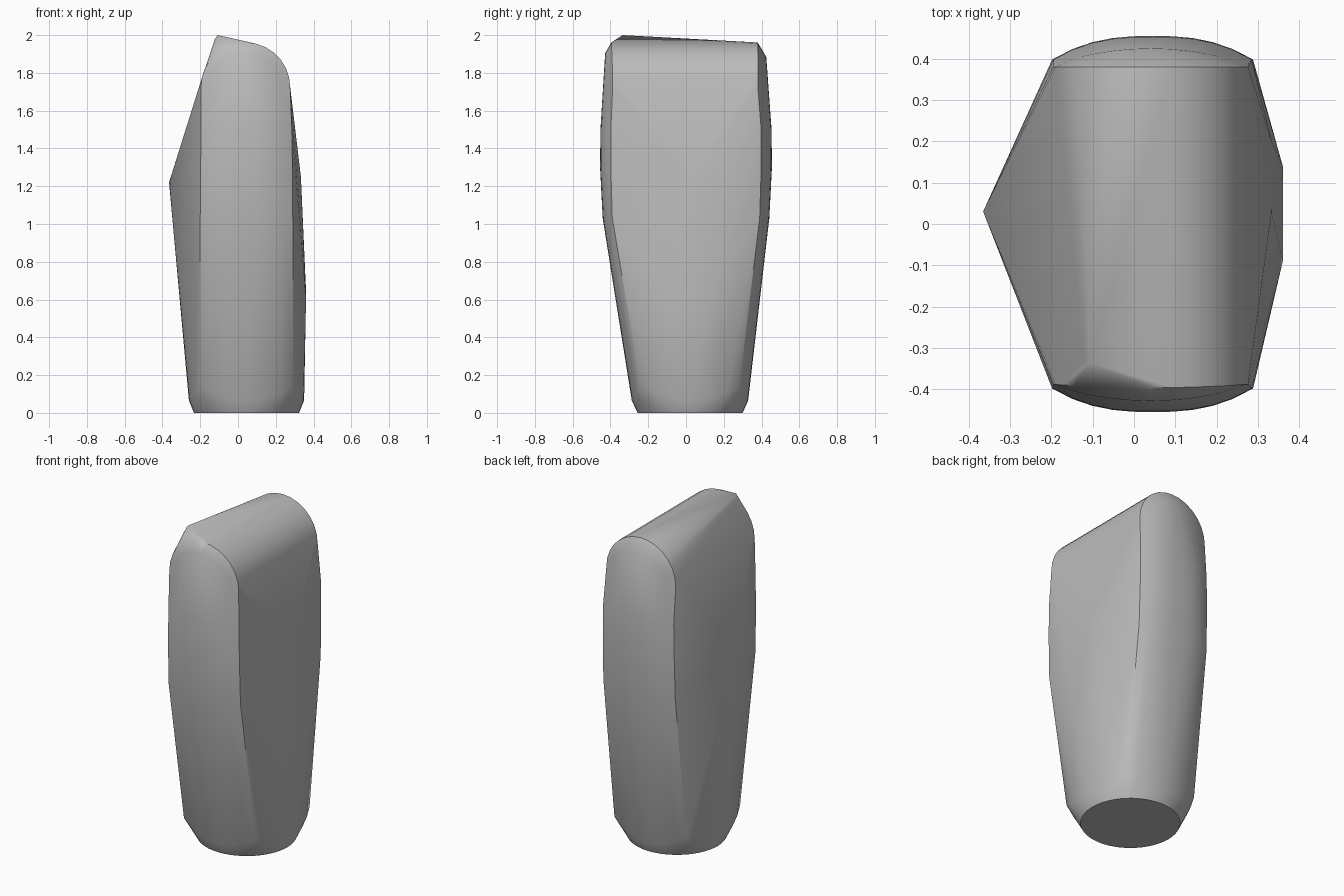
import bpy
import bmesh
from math import sin, cos, pi, radians

cube = bpy.data.objects.get("Cube")
if cube:
    bpy.data.objects.remove(cube, do_unlink=True)

MID = 0.045          # centre line of the body in x
points = []


def arc(radius, y, z, bulge=0.0, steps=14):
    """Half-round arch facing up, bowed outward in y at its middle."""
    for i in range(steps + 1):
        a = pi * i / steps
        side = 1 if y > 0 else -1
        points.append((MID - 0.005 + radius * cos(a),
                       y + side * bulge * sin(a) ** 2,
                       z + radius * sin(a)))


def bowed_row(y_corner, y_mid, z, half=0.245, steps=10):
    """Horizontal row across an end face, bowed outward."""
    for i in range(steps + 1):
        u = 2 * i / steps - 1
        points.append((MID + half * u,
                       y_corner + (y_mid - y_corner) * (1 - abs(u) ** 2.6), z))


# Round foot
for i in range(48):
    a = 2 * pi * i / 48
    points.append((MID + 0.278 * cos(a), 0.022 + 0.278 * sin(a), 0))

# Scalloped lower edge, low at the face middles and high at the corners
for i in range(9):
    u = i / 4 - 1
    z = 0.065 + 0.075 * u * u
    bow = 0.047 * (1 - u * u)
    points.append((MID + 0.245 * u, -0.24 - bow, z))
    points.append((MID + 0.245 * u, 0.282 + bow, z))
    points.append((0.29 + 0.06 * (1 - u * u), 0.021 + 0.261 * u, z))
    points.append((-0.2 - 0.06 * (1 - u * u), 0.021 + 0.261 * u, z))

# Bowed front and back walls
for side in (-1, 1):
    bowed_row(side * 0.39, side * 0.441, 1.03)
    bowed_row(side * 0.398, side * 0.455, 1.3, 0.243)
    bowed_row(side * 0.398, side * 0.453, 1.5, 0.24)

# Rounded top: outer arches and the smaller bevel arches
arc(0.236, 0.38, 1.725)
arc(0.205, 0.395, 1.68, 0.03)
arc(0.236, -0.388, 1.725, 0.008)
arc(0.205, -0.4, 1.7, 0.028)

# Side bulge, side point and top peak
points += [(0.36, -0.09, 0.6), (0.36, 0.14, 0.65),
           (0.333, 0.03, 1.25), (0.333, 0.2, 1.2),
           (-0.365, 0.03, 1.22),
           (-0.107, -0.335, 2.0), (-0.122, -0.33, 1.98)]

# Skin all of it as one hull
bm = bmesh.new()
for p in points:
    bm.verts.new(p)
hull = bmesh.ops.convex_hull(bm, input=bm.verts[:])
loose = [v for v in bm.verts if not v.link_faces]
bmesh.ops.delete(bm, geom=loose, context='VERTS')
bmesh.ops.dissolve_limit(bm, angle_limit=radians(0.5),
                         verts=bm.verts[:], edges=bm.edges[:])
bmesh.ops.recalc_face_normals(bm, faces=bm.faces[:])

mesh = bpy.data.meshes.new("body")
bm.to_mesh(mesh)
bm.free()
body = bpy.data.objects.new("body", mesh)
bpy.context.collection.objects.link(body)

# Plain grey
grey = bpy.data.materials.new("mid grey")
grey.use_nodes = True
colour = (0.5, 0.5, 0.5, 1)
grey.diffuse_color = colour
for node in grey.node_tree.nodes:
    if node.type == 'BSDF_PRINCIPLED':
        node.inputs["Base Color"].default_value = colour
mesh.materials.append(grey)

bpy.ops.object.select_all(action='DESELECT')
body.select_set(True)
bpy.context.view_layer.objects.active = body
bpy.ops.object.shade_smooth_by_angle(angle=radians(30))
